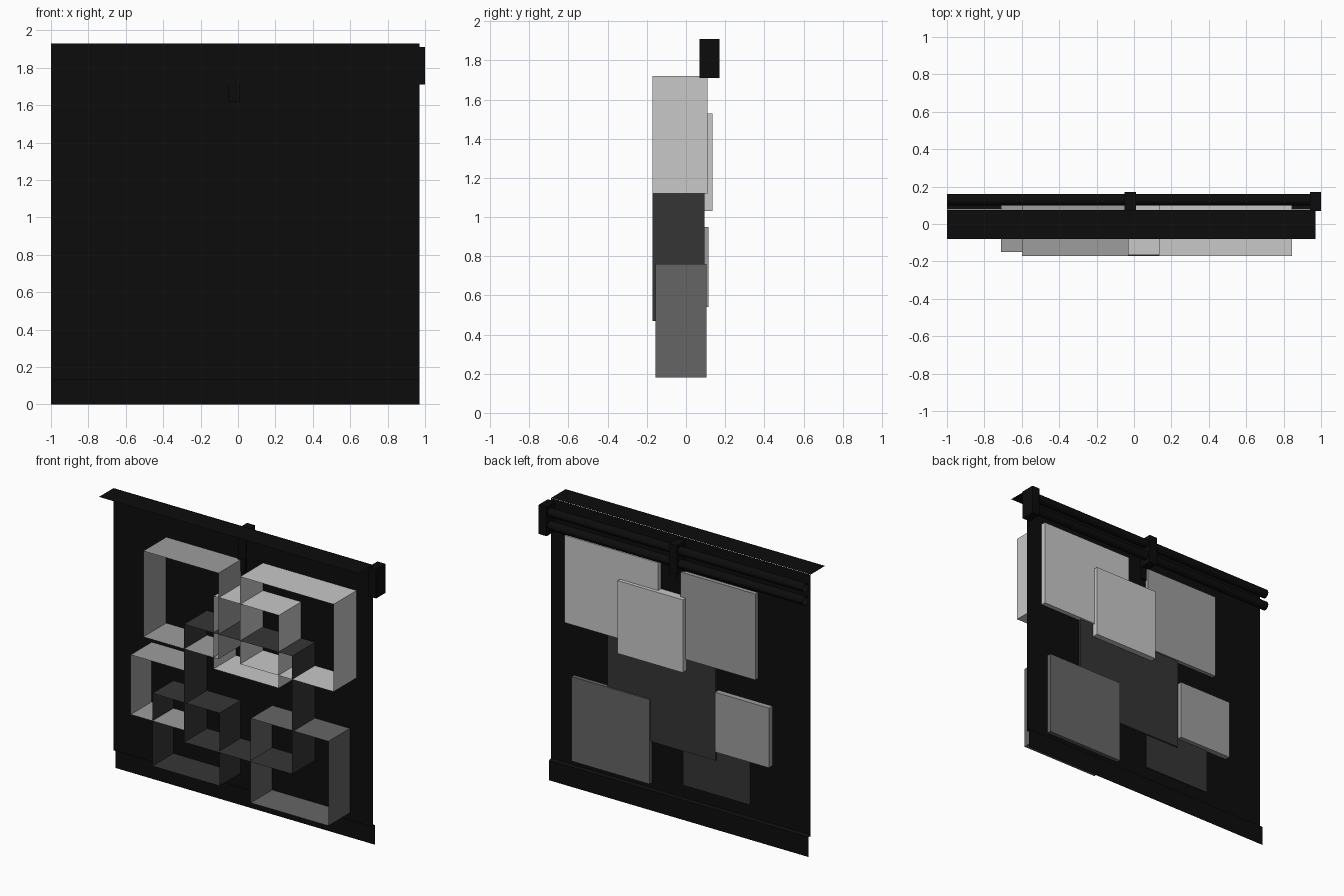
import bpy, bmesh, math

if "Cube" in bpy.data.objects:
    bpy.data.objects.remove(bpy.data.objects["Cube"])


def material(name, v):
    m = bpy.data.materials.new(name)
    m.diffuse_color = (v, v, v, 1)
    m.use_nodes = True
    m.node_tree.nodes["Principled BSDF"].inputs["Base Color"].default_value = m.diffuse_color
    return m


BLACK = material("black", 0.0037)
CHARCOAL = material("charcoal", 0.036)
MID = material("mid_grey", 0.13)
GREY = material("grey", 0.34)
LIGHT = material("light_grey", 0.58)


def finish(name, bm, mat):
    me = bpy.data.meshes.new(name)
    bm.to_mesh(me)
    bm.free()
    ob = bpy.data.objects.new(name, me)
    me.materials.append(mat)
    bpy.context.collection.objects.link(ob)
    return ob


def box(name, x, y, z, mat, open_front=False):
    """Box from ranges; optionally without its front (-y) face."""
    bm = bmesh.new()
    bmesh.ops.create_cube(bm, size=1)
    for v in bm.verts:
        v.co = [r[0] + (c + 0.5) * (r[1] - r[0]) for c, r in zip(v.co, (x, y, z))]
    bm.normal_update()
    if open_front:
        front = [f for f in bm.faces if f.normal.y < -0.9]
        bmesh.ops.delete(bm, geom=front, context='FACES_ONLY')
    return finish(name, bm, mat)


def sheet(name, profile, x0, x1, mat):
    """Open (y, z) profile swept along x as a thin sheet."""
    bm = bmesh.new()
    a = [bm.verts.new((x0, y, z)) for y, z in profile]
    b = [bm.verts.new((x1, y, z)) for y, z in profile]
    for i in range(len(profile) - 1):
        bm.faces.new((a[i], b[i], b[i + 1], a[i + 1]))
    return finish(name, bm, mat)


X0, X1, PY = -1.0, 0.97, 0.078

# backing panel, top shelf and bottom band
sheet("panel", [(PY, 0.13), (PY, 1.93)], X0, X1, BLACK)
sheet("top_shelf", [(-0.08, 1.93), (0.075, 1.93)], X0, X1, BLACK)
sheet("bottom_band", [(0.10, 0.0), (0.10, 0.135), (PY, 0.145)], X0, X1, BLACK)

# open-fronted display boxes passing through the panel
boxes = [
    ("upper_left_box", (-0.60, -0.03), (-0.17, 0.105), (1.11, 1.70), GREY),
    ("upper_right_box", (0.135, 0.845), (-0.17, 0.11), (1.12, 1.72), LIGHT),
    ("small_upper_box", (-0.07, 0.425), (-0.165, 0.135), (1.03, 1.53), LIGHT),
    ("centre_box", (-0.29, 0.53), (-0.17, 0.095), (0.47, 1.28), CHARCOAL),
    ("small_left_box", (-0.71, -0.30), (-0.15, 0.115), (0.54, 0.95), GREY),
    ("lower_left_box", (-0.545, -0.035), (-0.15, 0.085), (0.23, 0.73), CHARCOAL),
    ("lower_right_box", (0.205, 0.795), (-0.155, 0.105), (0.18, 0.76), MID),
]
for n, x, y, z, m in boxes:
    box(n, x, y, z, m, open_front=True)

# two open tube rails behind the panel
for n, z in (("upper_rail", 1.86), ("lower_rail", 1.77)):
    ring = [(0.13 + 0.03 * math.cos(t * math.pi / 8), z + 0.03 * math.sin(t * math.pi / 8))
            for t in range(17)]
    rail = sheet(n, ring, X0, 0.95, BLACK)
    for p in rail.data.polygons:
        p.use_smooth = True

# rail brackets and centre strap
for n, x in (("centre_bracket", -0.05), ("end_bracket", 0.94)):
    box(n, (x, x + 0.06), (0.07, 0.17), (1.71, 1.91), BLACK)
box("centre_strap", (-0.05, 0.01), (0.068, 0.09), (1.62, 1.71), BLACK)
